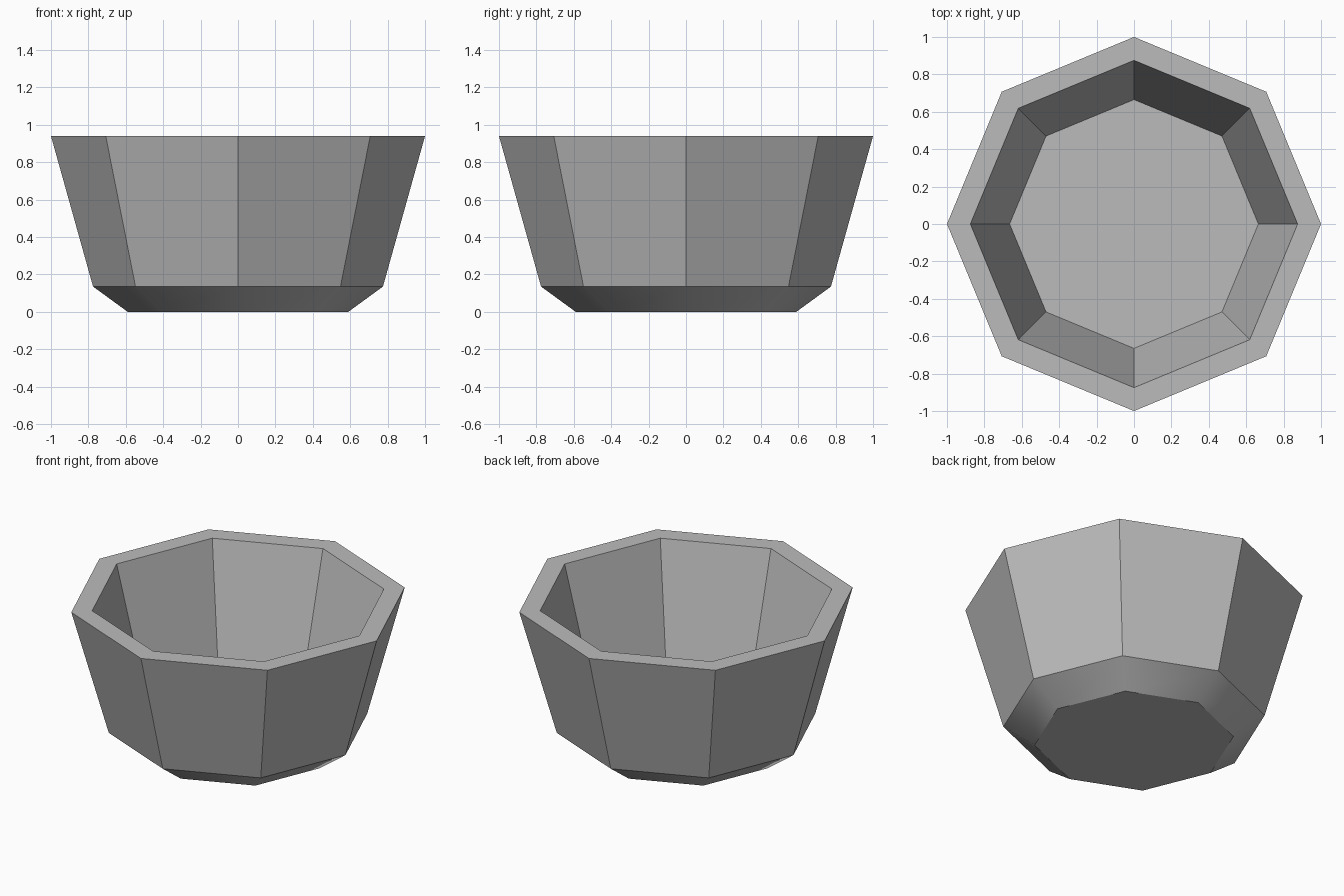
import bpy, bmesh
from math import cos, sin, tau

cube = bpy.data.objects.get("Cube")
if cube:
    bpy.data.objects.remove(cube, do_unlink=True)

SIDES = 8
# Profile (radius, height): foot, chamfer top, outer rim, inner rim, inner floor
PROFILE = [(0.59, 0), (0.775, 0.135), (1, 0.94), (0.875, 0.94), (0.665, 0.135)]

grey = bpy.data.materials.new("grey")
grey.use_nodes = True
color = (0.5, 0.5, 0.5, 1)
grey.diffuse_color = color
grey.node_tree.nodes["Principled BSDF"].inputs["Base Color"].default_value = color

# Octagonal rings joined into a bowl
bm = bmesh.new()
rings = [[bm.verts.new((r * cos(tau * i / SIDES), r * sin(tau * i / SIDES), z))
          for i in range(SIDES)] for r, z in PROFILE]
for level, (low, high) in enumerate(zip(rings, rings[1:])):
    for i in range(SIDES):
        j = (i + 1) % SIDES
        face = bm.faces.new((low[i], low[j], high[j], high[i]))
        face.smooth = level == 0  # only the chamfer is smooth
bm.faces.new(rings[0][::-1])  # underside
bm.faces.new(rings[-1])       # inner floor

# Keep the chamfer's upper and lower borders sharp
for edge in bm.edges:
    edge.smooth = all(f.smooth for f in edge.link_faces)

mesh = bpy.data.meshes.new("bowl")
bm.to_mesh(mesh)
bm.free()
mesh.materials.append(grey)
bowl = bpy.data.objects.new("bowl", mesh)
bpy.context.collection.objects.link(bowl)
